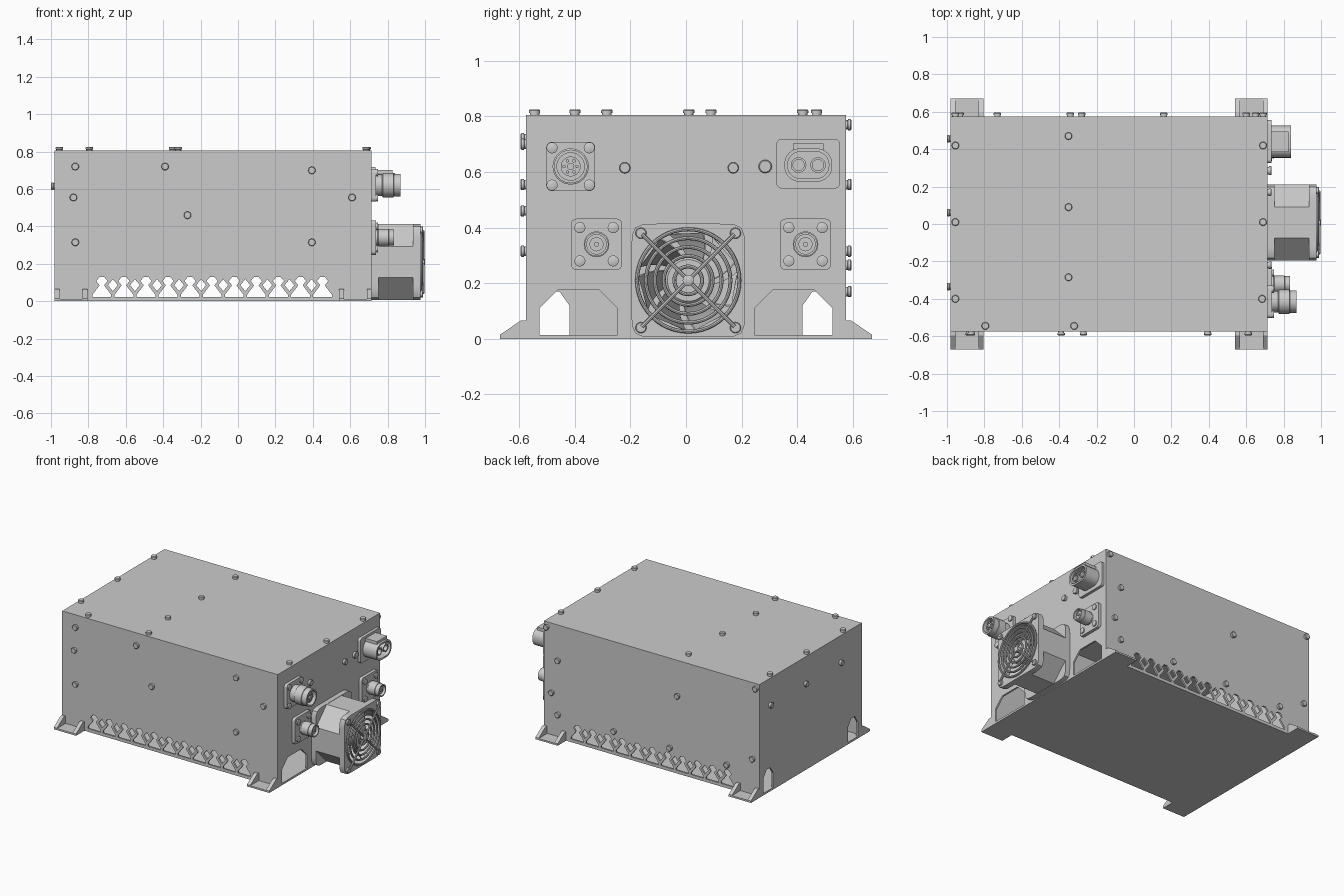
import bpy, bmesh, math
from mathutils import Vector, Matrix

if "Cube" in bpy.data.objects:
    bpy.data.objects.remove(bpy.data.objects["Cube"])

X0, X1, Y, Z = -0.98, 0.715, 0.575, 0.805   # main housing limits


def finish(bm, name, smooth=True):
    bmesh.ops.recalc_face_normals(bm, faces=bm.faces)
    me = bpy.data.meshes.new(name)
    bm.to_mesh(me)
    bm.free()
    ob = bpy.data.objects.new(name, me)
    bpy.context.collection.objects.link(ob)
    if smooth:
        bpy.ops.object.select_all(action='DESELECT')
        ob.select_set(True)
        bpy.context.view_layer.objects.active = ob
        bpy.ops.object.shade_smooth_by_angle(angle=math.radians(35))
    return ob


def loops(bm, rings, closed=False):
    """Skin a list of equal-length point rings; cap or close into a tube."""
    rs = [[bm.verts.new(p) for p in r] for r in rings]
    n = len(rs[0])
    for a, b in list(zip(rs, rs[1:])) + ([(rs[-1], rs[0])] if closed else []):
        for i in range(n):
            bm.faces.new((a[i], a[(i + 1) % n], b[(i + 1) % n], b[i]))
    if not closed:
        bm.faces.new(rs[0])
        bm.faces.new(rs[-1])


def put(axis, p, h):
    return {'x': (h, p[0], p[1]), 'y': (p[0], h, p[1]), 'z': (p[0], p[1], h)}[axis]


def prism(bm, axis, pts, a, b):
    loops(bm, [[put(axis, p, h) for p in pts] for h in (a, b)])


def rect(u0, u1, v0, v1):
    return [(u0, v0), (u1, v0), (u1, v1), (u0, v1)]


def round_rect(cu, cv, hu, hv, r, k=6):
    pts = []
    for q, (su, sv) in enumerate(((1, 1), (-1, 1), (-1, -1), (1, -1))):
        for i in range(k + 1):
            t = math.pi / 2 * (q + i / k)
            pts.append((cu + su * (hu - r) + r * math.cos(t), cv + sv * (hv - r) + r * math.sin(t)))
    return pts


def lathe(bm, origin, direction, prof, n=32, closed=False):
    """Revolve (height, radius) pairs around a direction."""
    m = Matrix.Translation(origin) @ Vector(direction).to_track_quat('Z', 'Y').to_matrix().to_4x4()
    loops(bm, [[m @ Vector((r * math.cos(math.tau * i / n), r * math.sin(math.tau * i / n), h))
                for i in range(n)] for h, r in prof], closed)


def screw(bm, p, d, r=0.02, h=0.02):
    lathe(bm, p, d, [(-0.004, r * .85), (h * .35, r * .85), (h * .4, r), (h * .85, r), (h, r * .85)], 16)


def boolean(ob, cut):
    m = ob.modifiers.new("cut", 'BOOLEAN')
    m.operation, m.solver, m.object = 'DIFFERENCE', 'EXACT', cut
    bpy.context.view_layer.objects.active = ob
    bpy.ops.object.modifier_apply(modifier=m.name)
    bpy.data.objects.remove(cut)


# housing: hollow sheet-metal box
bm = bmesh.new()
prism(bm, 'z', rect(X0, X1, -Y, Y), 0.0, Z)
housing = finish(bm, "housing", False)
bm = bmesh.new()
prism(bm, 'z', rect(X0 + .012, X1 - .012, -Y + .012, Y - .012), 0.012, Z - .012)
boolean(housing, finish(bm, "cavity", False))

# truss-shaped vents through front and back walls
bm = bmesh.new()
for i in range(11):
    x = -0.728 + i * 0.118
    prism(bm, 'y', [(x - .05, .022), (x + .05, .022), (x + .05, .035), (x + .012, .085),
                    (x + .03, .108), (x + .012, .13), (x - .012, .13), (x - .03, .108),
                    (x - .012, .085), (x - .05, .035)], -0.7, 0.7)
    if i < 10:
        c = x + .059
        prism(bm, 'y', [(c, .054), (c + .026, .086), (c, .118), (c - .026, .086)], -0.7, 0.7)
boolean(housing, finish(bm, "vent_cutter", False))

# chamfered openings in the end walls
bm = bmesh.new()
for s in (-1, 1):
    c = s * 0.387
    prism(bm, 'x', [(c - .14, .014), (c + .14, .014), (c + .14, .11), (c + .075, .175),
                    (c - .075, .175), (c - .14, .11)], 0.68, 0.75)
    c = s * 0.475
    prism(bm, 'x', [(c - .055, .014), (c + .055, .014), (c + .055, .12), (c + .02, .17),
                    (c - .02, .17), (c - .055, .12)], -1.0, -0.95)
boolean(housing, finish(bm, "opening_cutter", False))

# four mounting feet with gussets
for fx, (a, b) in (("left", (X0, -0.805)), ("right", (0.54, X1))):
    for fy, s in (("front", -1), ("back", 1)):
        bm = bmesh.new()
        prism(bm, 'z', rect(a, b, *sorted((s * (Y - .005), s * 0.67))), 0, 0.012)
        side = [(s * (Y - .005), 0), (s * .67, 0), (s * .67, .014), (s * .595, .065), (s * (Y - .005), .065)]
        prism(bm, 'x', side, a, a + .026)
        prism(bm, 'x', side, b - .026, b)
        finish(bm, f"foot_{fx}_{fy}", False)

# housing screws
groups = {
    "front_screws": ((0, -1, 0), 'y', -Y, [(-.87, .72), (-.39, .72), (.395, .70), (-.88, .555), (.61, .555),
                                           (-.27, .46), (-.87, .315), (.395, .315)]),
    "back_screws": ((0, 1, 0), 'y', Y, [(.69, .77), (-.955, .77), (.6, .555), (-.34, .555), (.65, .315),
                                        (-.93, .265), (.6, .17), (.16, .17), (-.28, .17), (-.73, .17)]),
    "top_screws": ((0, 0, 1), 'z', Z, [(-.955, .42), (-.955, .01), (-.955, -.4), (.69, .42), (.69, .01),
                                       (.685, -.4), (-.35, .47), (-.35, .09), (-.35, -.285), (-.795, -.545),
                                       (-.32, -.545)]),
    "left_screws": ((-1, 0, 0), 'x', X0, [(.455, .615), (.06, .615), (-.335, .615)]),
    "panel_screws": ((1, 0, 0), 'x', X1, [(-.22, .615), (.17, .615), (.285, .62)]),
}
for name, (d, ax, h, pts) in groups.items():
    bm = bmesh.new()
    for p in pts:
        screw(bm, put(ax, p, h), d, 0.024 if p == (.285, .62) else 0.02)
    finish(bm, name)

PX = (1, 0, 0)


# round connectors on square flanges
def connector(name, y, z, half, hole, r, length, step):
    bm = bmesh.new()
    prism(bm, 'x', round_rect(y, z, half, half, .02), X1 - .005, X1 + .022)
    for sy in (-1, 1):
        for sz in (-1, 1):
            screw(bm, (X1 + .022, y + sy * hole, z + sz * hole), PX, .02, .012)
    lathe(bm, (X1, y, z), PX, [(.01, r * .88), (step, r * .88), (step + .005, r), (length * .75, r),
                               (length * .76, r * .93), (length, r * .93), (length, r * .76),
                               (length * .6, r * .76)])
    lathe(bm, (X1, y, z), PX, [(.03, r * .55), (length * .9, r * .55)])
    pins = 6 if r > .05 else 0
    for i in range(pins):
        t = math.tau * i / pins
        lathe(bm, (X1, y + r * .36 * math.cos(t), z + r * .36 * math.sin(t)), PX,
              [(length * .8, .006), (length * .95, .006)], 10)
    lathe(bm, (X1, y, z), PX, [(length * .8, r * .2), (length * .96, r * .2)], 16)
    finish(bm, name)


connector("signal_connector", -.415, .62, .088, .067, .065, .155, .055)
connector("coax_connector_left", -.322, .34, .092, .06, .046, .12, .03)
connector("coax_connector_right", .43, .34, .092, .06, .046, .12, .03)

# oval two-pole power socket
bm = bmesh.new()
prism(bm, 'x', round_rect(.44, .63, .115, .089, .02), X1 - .005, X1 + .02)
outer, inner = round_rect(.44, .625, .086, .06, .055), round_rect(.44, .625, .074, .048, .045)
loops(bm, [[put('x', p, h) for p in ps] for ps, h in
           ((outer, .72), (outer, .84), (inner, .84), (inner, .745))], True)
prism(bm, 'x', rect(.385, .495, .68, .702), .73, .825)
for y in (.405, .475):
    lathe(bm, (0, y, .625), PX, [(.73, .028), (.83, .028), (.83, .02), (.75, .02)], 24)
finish(bm, "power_socket")

# fan frame: rounded square flanges with octagonal duct between
FY, FZ, N = .008, .21, 64


def frame_tube(bm, shape, r, a, b):
    rings = []
    for h, f in ((a, shape), (b, shape), (b, lambda t: r), (a, lambda t: r)):
        ang = [math.tau * i / N for i in range(N)]
        rings.append([(h, FY + f(t) * math.cos(t), FZ + f(t) * math.sin(t)) for t in ang])
    loops(bm, rings, True)


def squarish(t):
    return .204 * (abs(math.cos(t)) ** 10 + abs(math.sin(t)) ** 10) ** -.1


def octagon(t):
    return .202 / math.cos((t + math.pi / 8) % (math.pi / 4) - math.pi / 8)


bm = bmesh.new()
frame_tube(bm, squarish, .188, X1, .75)
frame_tube(bm, squarish, .188, .935, .975)
frame_tube(bm, octagon, .187, .745, .94)
for sy in (-1, 1):
    for sz in (-1, 1):
        screw(bm, (.975, FY + sy * .17, FZ + sz * .17), PX, .02, .015)
finish(bm, "fan_frame")

# rotor hub and twisted blades
bm = bmesh.new()
lathe(bm, (0, FY, FZ), PX, [(.72, .085), (.945, .085), (.955, .075)], 40)
for k in range(7):
    rings = []
    for i in range(7):
        u = i / 6
        r, t = .08 + .1 * u, math.tau * k / 7 + .35 * u
        ring = []
        for dt, x in ((0, .95), (.03, .95), (.73, .80), (.70, .80)):
            ring.append((x, FY + r * math.cos(t + dt), FZ + r * math.sin(t + dt)))
        rings.append(ring)
    loops(bm, rings)
finish(bm, "fan_rotor")

# finger guard: concentric rings, spokes and centre cap
bm = bmesh.new()
for r in (.05, .088, .12, .152, .184):
    lathe(bm, (0, FY, FZ), PX, [(.982 + .007 * math.sin(math.tau * j / 8), r + .007 * math.cos(math.tau * j / 8))
                                for j in range(8)], 48, True)
for k in range(4):
    t = math.pi / 4 + k * math.pi / 2
    d = Vector((0, math.cos(t), math.sin(t)))
    lathe(bm, Vector((.99, FY, FZ)) + d * .01, d, [(0, .007), (.225, .007)], 8)
lathe(bm, (0, FY, FZ), PX, [(.97, .02), (.996, .02), (1.0, .014)], 24)
finish(bm, "fan_guard")
